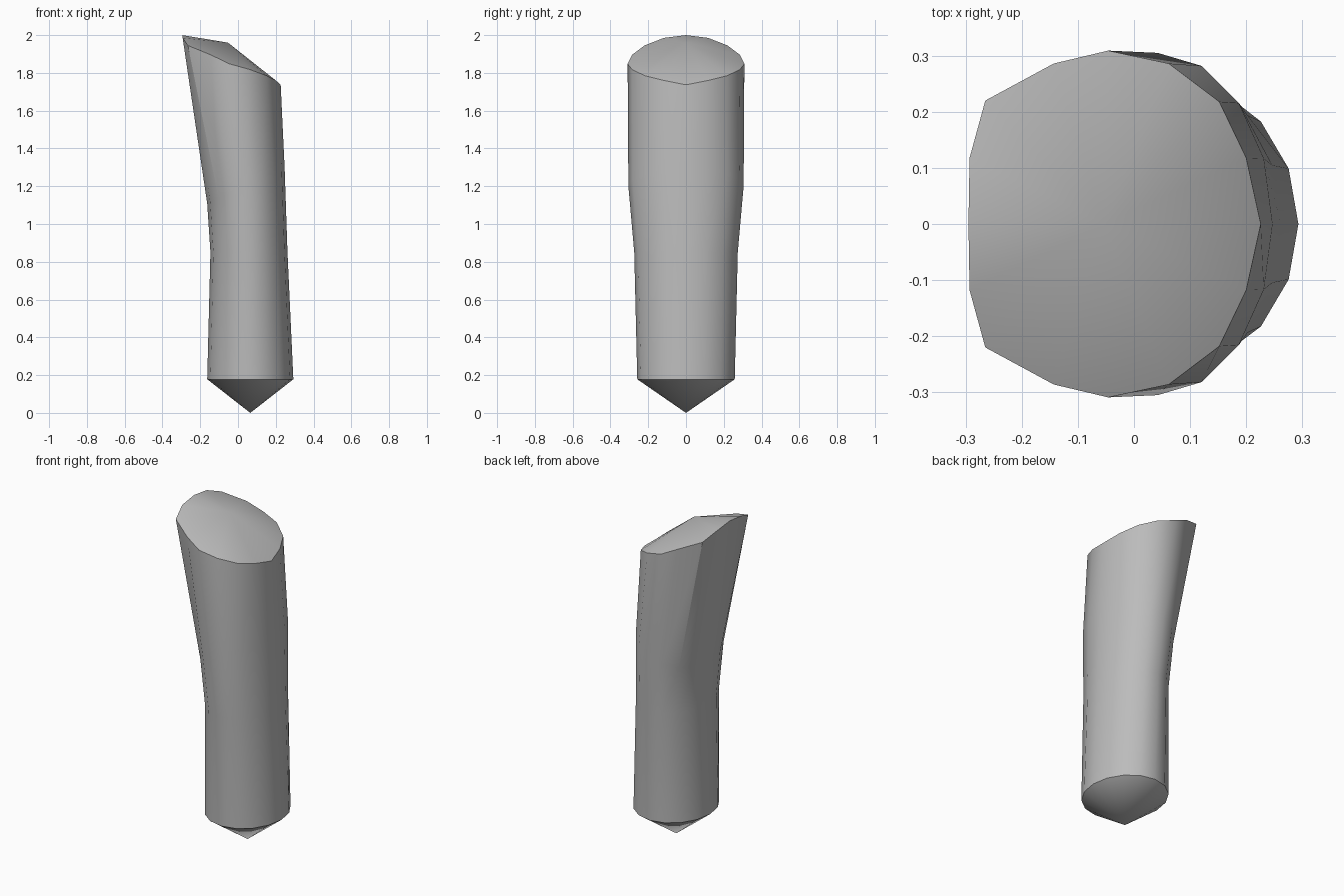
import bpy
import bmesh
from math import sin, cos, pi, radians

cube = bpy.data.objects.get("Cube")
if cube:
    bpy.data.objects.remove(cube)

SIDES = 16

# Plain grey material
grey = bpy.data.materials.new("plain_grey")
grey.use_nodes = True
colour = (0.5, 0.5, 0.5, 1)
grey.diffuse_color = colour
grey.node_tree.nodes["Principled BSDF"].inputs["Base Color"].default_value = colour


def oval(cx, rx, ry, z, tilt):
    """Oval cross-section whose height rises along x by the tilt."""
    points = []
    for i in range(SIDES):
        a = 2 * pi * i / SIDES
        x = rx * cos(a)
        points.append((cx + x, ry * sin(a), z + tilt * x))
    return points


# Slanted rim with a flattened side, half outline mirrored across y
half_rim = [(0.226, 0, 1.737), (0.2, 0.118, 1.76), (0.152, 0.218, 1.785),
            (0.062, 0.286, 1.818), (-0.046, 0.309, 1.848), (-0.143, 0.286, 1.895),
            (-0.265, 0.22, 1.945), (-0.293, 0.118, 1.985), (-0.295, 0, 2.0)]
rim = half_rim + [(x, -y, z) for x, y, z in half_rim[-2:0:-1]]

# Shaft sections from bottom to top
sections = [oval(0.065, 0.228, 0.258, 0.178, 0),
            oval(0.058, 0.204, 0.274, 0.85, 0),
            oval(0.042, 0.205, 0.305, 1.2, 0.45),
            rim]

bm = bmesh.new()
rings = [[bm.verts.new(p) for p in section] for section in sections]
tip = bm.verts.new((0.065, 0, 0))
crown = bm.verts.new((-0.053, 0, 1.96))
for i in range(SIDES):
    j = (i + 1) % SIDES
    # Shaft walls
    for low, high in zip(rings, rings[1:]):
        bm.faces.new((low[i], low[j], high[j], high[i]))
    # Pointed foot and domed top
    bm.faces.new((tip, rings[0][j], rings[0][i]))
    bm.faces.new((crown, rings[-1][i], rings[-1][j]))
bmesh.ops.recalc_face_normals(bm, faces=bm.faces)

mesh = bpy.data.meshes.new("slanted_peg")
bm.to_mesh(mesh)
bm.free()
mesh.materials.append(grey)
peg = bpy.data.objects.new("slanted_peg", mesh)
bpy.context.collection.objects.link(peg)

# Smooth shading with sharp rims
bpy.ops.object.select_all(action="DESELECT")
peg.select_set(True)
bpy.context.view_layer.objects.active = peg
bpy.ops.object.shade_smooth_by_angle(angle=radians(30))
